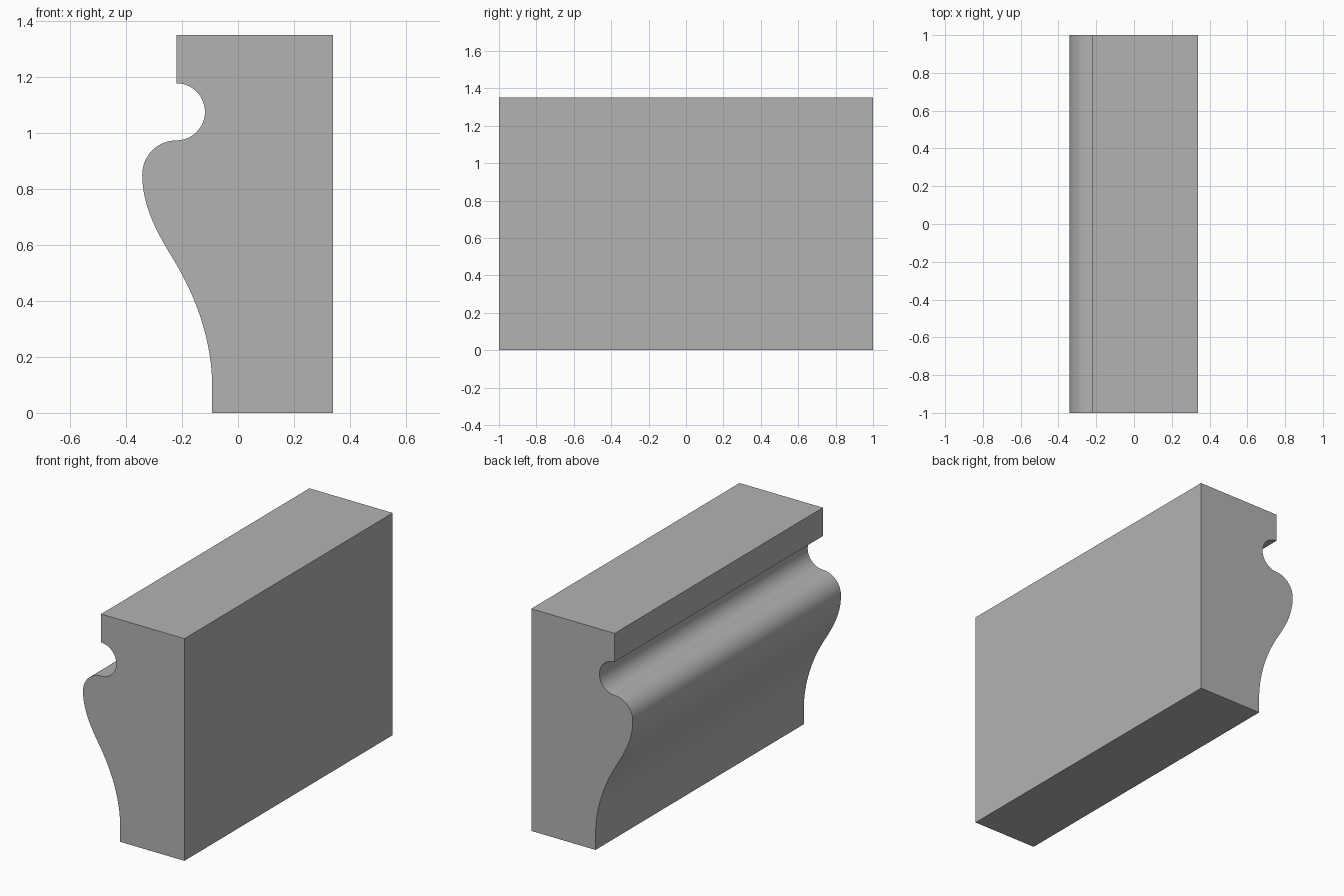
import bpy, bmesh, math
from mathutils import Vector
from mathutils.geometry import interpolate_bezier

cube = bpy.data.objects.get("Cube")
if cube:
    bpy.data.objects.remove(cube, do_unlink=True)


def arc(cx, cz, r, start, end, steps):
    """Points along a circular arc, angles in degrees."""
    angles = [math.radians(start + (end - start) * i / steps) for i in range(steps + 1)]
    return [(cx + r * math.cos(a), cz + r * math.sin(a)) for a in angles]


def bezier(a, b, c, d, steps):
    """Points along a cubic curve."""
    pts = interpolate_bezier(*(Vector(p) for p in (a, b, c, d)), steps + 1)
    return [(p.x, p.y) for p in pts]


# Flat back and top, with the square upper lip
profile = [(0.34, 0), (0.34, 1.35), (-0.22, 1.35)]
# Round cove under the lip
profile += arc(-0.22, 1.075, 0.102, 90, -90, 24)
# Rounded nose
profile += arc(-0.22, 0.851, 0.122, 90, 180, 14)[1:]
# Ogee: convex belly, then concave sweep to the foot
profile += bezier((-0.342, 0.851), (-0.342, 0.74), (-0.29, 0.645), (-0.235, 0.555), 14)[1:]
profile += bezier((-0.235, 0.555), (-0.145, 0.41), (-0.092, 0.25), (-0.092, 0.09), 16)[1:]
profile.append((-0.092, 0))

# Extrude the profile along the length of the moulding
bm = bmesh.new()
end_face = bm.faces.new([bm.verts.new((x, -1, z)) for x, z in profile])
extruded = bmesh.ops.extrude_face_region(bm, geom=[end_face], use_keep_orig=True)
moved = [g for g in extruded["geom"] if isinstance(g, bmesh.types.BMVert)]
bmesh.ops.translate(bm, verts=moved, vec=(0, 2, 0))
bmesh.ops.recalc_face_normals(bm, faces=bm.faces)
mesh = bpy.data.meshes.new("moulding")
bm.to_mesh(mesh)
bm.free()
moulding = bpy.data.objects.new("moulding", mesh)
bpy.context.collection.objects.link(moulding)

# Plain grey finish
grey = bpy.data.materials.new("plain grey")
grey.use_nodes = True
colour = (0.45, 0.45, 0.45, 1)
grey.diffuse_color = colour
grey.node_tree.nodes["Principled BSDF"].inputs["Base Color"].default_value = colour
mesh.materials.append(grey)

# Smooth curves, sharp corners
bpy.ops.object.select_all(action="DESELECT")
moulding.select_set(True)
bpy.context.view_layer.objects.active = moulding
bpy.ops.object.shade_smooth_by_angle(angle=math.radians(30))
